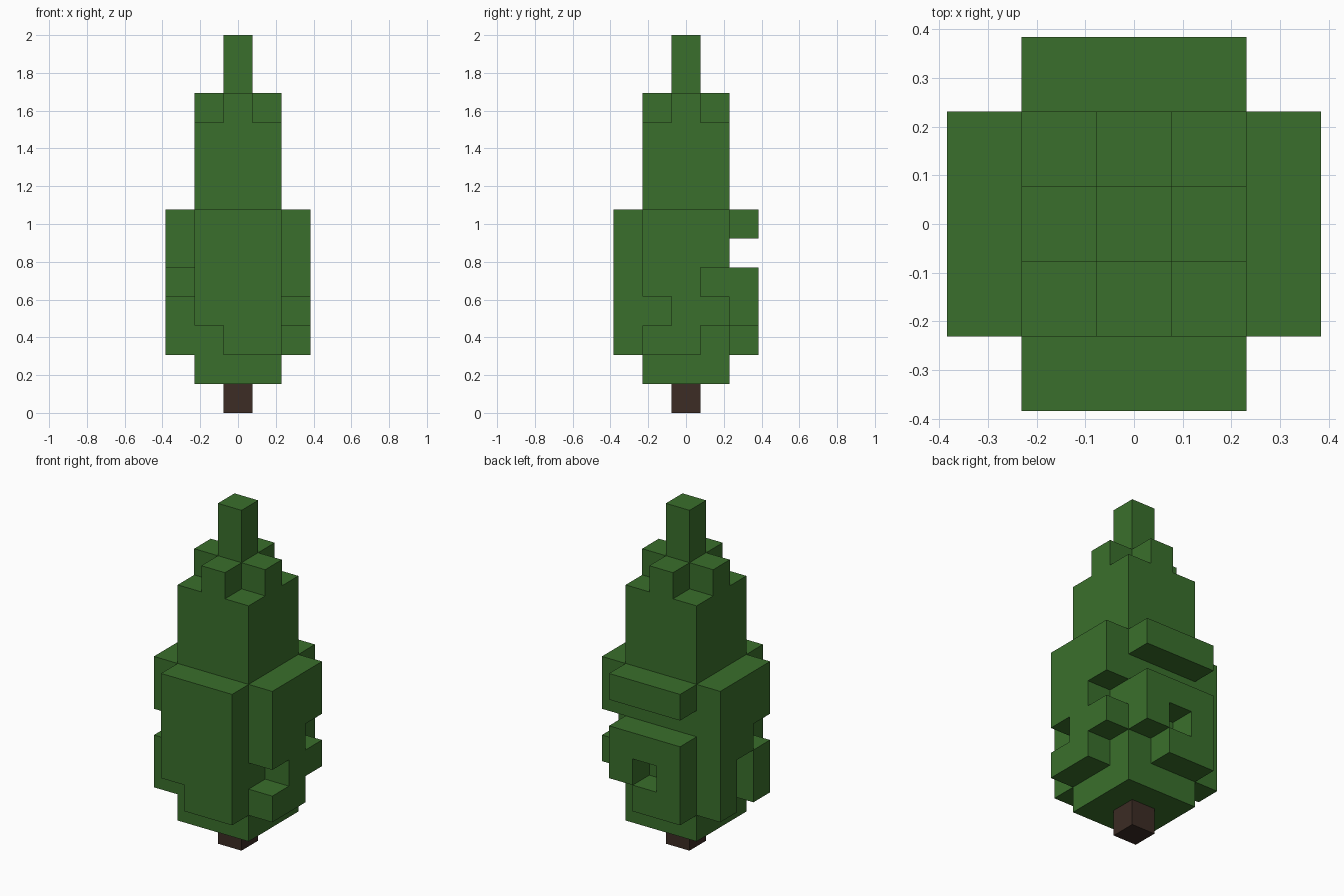
import bpy
import bmesh
from mathutils import Vector

V = 2 / 13  # edge of one block; the tree is 13 blocks tall

cube = bpy.data.objects.get("Cube")
if cube:
    bpy.data.objects.remove(cube, do_unlink=True)


def make_material(name, color):
    mat = bpy.data.materials.new(name)
    mat.use_nodes = True
    mat.diffuse_color = (*color, 1)
    mat.node_tree.nodes["Principled BSDF"].inputs["Base Color"].default_value = (*color, 1)
    return mat


leaf_green = make_material("leaf_green", (0.042, 0.159, 0.025))
bark_brown = make_material("bark_brown", (0.045, 0.025, 0.018))


def box(xs, ys, zs):
    return {(x, y, z) for x in xs for y in ys for z in zs}


def panel(rows, place):
    """Blocks of a side panel; rows run from the top layer (6) downwards."""
    return {place(col - 1, 6 - row)
            for row, line in enumerate(rows)
            for col, mark in enumerate(line) if mark == "#"}


side = range(-1, 2)
parts = {
    "trunk": box([0], [0], [0]),
    # Square core, its top layer cut to a plus shape
    "foliage_core": box(side, side, range(1, 10))
    | box(side, [0], [10]) | box([0], side, [10]),
    "foliage_tip": box([0], [0], [11, 12]),
    # Columns run along +x on the front and back, along +y on the sides
    "front_branches": panel(["###", "###", "###", "###", ".##"],
                            lambda c, z: (c, -2, z)),
    "back_branches": panel(["###", "...", "###", "#.#", "##."],
                           lambda c, z: (c, 2, z)),
    "left_branches": panel(["###", "###", "##.", ".##", "##."],
                           lambda c, z: (2, c, z)),
    "right_branches": panel(["###", "###", ".##", "#.#", "#.#"],
                            lambda c, z: (-2, c, z)),
}
filled = set().union(*parts.values())


def build_part(name, cells, mat):
    """Skin a set of blocks, keeping only the faces open to the air."""
    bm = bmesh.new()
    for cell in sorted(cells):
        centre = Vector(cell) + Vector((0, 0, 0.5))
        for axis in range(3):
            for sign in (-1, 1):
                normal = Vector((0, 0, 0))
                normal[axis] = sign
                neighbour = tuple(int(c + n) for c, n in zip(cell, normal))
                if neighbour in filled:
                    continue
                u = Vector((0, 0, 0))
                u[(axis + 1) % 3] = 1
                w = normal.cross(u)
                corners = [u + w, w - u, -u - w, u - w]
                bm.faces.new([bm.verts.new((centre + (normal + c) / 2) * V)
                              for c in corners])
    bmesh.ops.remove_doubles(bm, verts=bm.verts[:], dist=V / 100)
    mesh = bpy.data.meshes.new(name)
    bm.to_mesh(mesh)
    bm.free()
    mesh.materials.append(mat)
    bpy.context.collection.objects.link(bpy.data.objects.new(name, mesh))


for part_name, part_cells in parts.items():
    build_part(part_name, part_cells,
               bark_brown if part_name == "trunk" else leaf_green)
